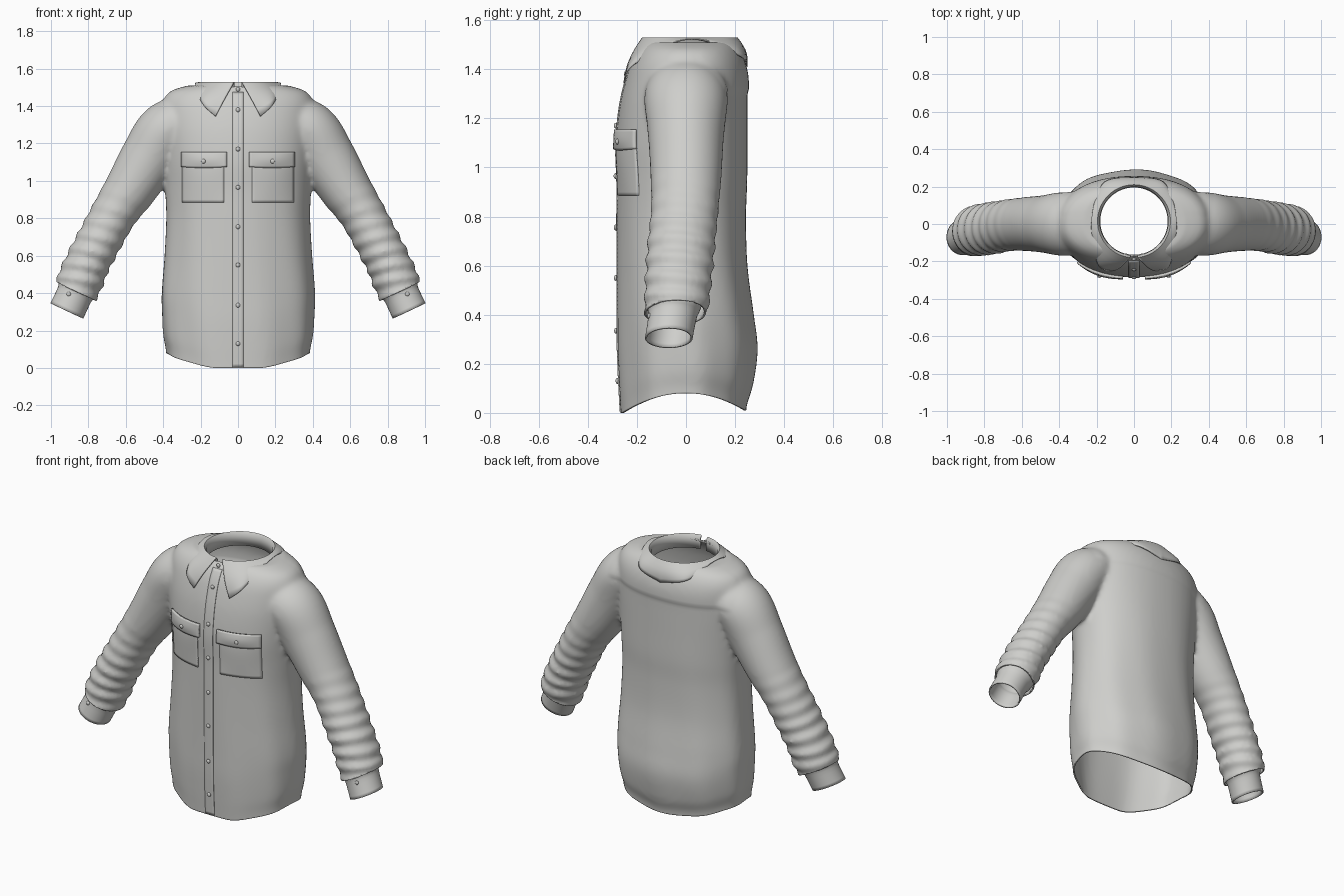
import bpy, bmesh
from math import sin, cos, pi, radians, hypot
from mathutils import Vector
from mathutils.bvhtree import BVHTree

if "Cube" in bpy.data.objects:
    bpy.data.objects.remove(bpy.data.objects["Cube"])

cloth = bpy.data.materials.new("light grey cloth")
cloth.use_nodes = True
GREY = (0.62, 0.62, 0.60, 1)
cloth.diffuse_color = GREY
cloth.node_tree.nodes["Principled BSDF"].inputs["Base Color"].default_value = GREY
parts = []


def add_object(name, bm, thickness=0):
    mesh = bpy.data.meshes.new(name)
    bm.to_mesh(mesh)
    mesh.materials.append(cloth)
    ob = bpy.data.objects.new(name, mesh)
    bpy.context.collection.objects.link(ob)
    if thickness:
        mod = ob.modifiers.new("cloth thickness", 'SOLIDIFY')
        mod.thickness = thickness
        mod.offset = -1
    parts.append(ob)
    return ob


def clamp(v):
    return max(0.0, min(1.0, v))


def spline(keys, n):
    """Smooth curve through tuples of values."""
    out = []
    for i in range(len(keys) - 1):
        a, b, c, d = (keys[max(0, min(len(keys) - 1, i + k))] for k in (-1, 0, 1, 2))
        for j in range(n):
            t = j / n
            out.append(tuple(
                q + 0.5 * t * (r - p + t * (2*p - 5*q + 4*r - s + t * (3*(q - r) + s - p)))
                for p, q, r, s in zip(a, b, c, d)))
    return out + [keys[-1]]


def loft(bm, rings, closed=True, caps=False):
    rows = [[bm.verts.new(p) for p in ring] for ring in rings]
    n = len(rows[0])
    for lo, hi in zip(rows, rows[1:]):
        for i in range(n if closed else n - 1):
            k = (i + 1) % n
            bm.faces.new((lo[i], lo[k], hi[k], hi[i]))
    if caps:
        bm.faces.new(rows[0][::-1])
        bm.faces.new(rows[-1])


def tube_rings(keys, side, n, steps, fold):
    """Rings around a sleeve path: x, y, z, radius across, radius in depth."""
    path = spline(keys, steps)
    rings = []
    for i, (x, y, z, ra, rb) in enumerate(path):
        p, q = path[max(0, i - 1)], path[min(len(path) - 1, i + 1)]
        d = Vector((q[0] - p[0], 0, q[2] - p[2])).normalized()
        ring = []
        for k in range(n):
            a = 2 * pi * k / n
            f = fold * clamp((0.95 - z) / 0.3) * sin(85 * z + 2 * cos(a) + sin(a))
            ca, sa = (ra + f) * cos(a), (rb + f) * sin(a)
            ring.append((side * (x - d.z * ca), y + sa, z + d.x * ca))
        rings.append(ring)
    return rings


# Torso: height, half width, front depth, back depth
torso = [(-.1, .38, .265, .24), (.02, .385, .27, .245), (.12, .40, .275, .272),
         (.26, .407, .28, .29), (.4, .41, .28, .275), (.6, .395, .28, .25),
         (.8, .385, .28, .245), (.95, .39, .28, .25), (1.1, .40, .285, .25),
         (1.25, .41, .27, .25), (1.36, .41, .245, .25), (1.43, .40, .22, .235),
         (1.48, .36, .19, .21), (1.51, .27, .165, .19)]
sleeve = [(.25, 0, 1.32, .14, .16), (.38, 0, 1.27, .155, .17), (.47, 0, 1.13, .155, .155),
          (.57, 0, .965, .14, .145), (.66, -.005, .83, .123, .138),
          (.745, -.02, .675, .12, .138), (.81, -.03, .55, .12, .135),
          (.85, -.037, .45, .122, .132), (.90, -.05, .34, .11, .12)]
cuff = [(.845, -.04, .455, .11, .11), (.862, -.05, .418, .106, .106),
        (.875, -.055, .39, .097, .099), (.915, -.07, .305, .097, .097)]

bm = bmesh.new()
rings = []
for z, hw, yf, yb in spline(torso, 6):
    ring = []
    for k in range(72):
        a = 2 * pi * k / 72
        c, s = cos(a), sin(a)
        drape_fold = 1 + 0.01 * sin(9 * a + 2.5 * z) * clamp(1.2 - z)
        x = hw * abs(c) ** 0.92 * (1 if c > 0 else -1)
        y = (yb if s > 0 else -yf) * abs(s) ** 0.92
        ring.append((x * drape_fold, y * drape_fold, z))
    rings.append(ring)
loft(bm, rings, caps=True)
for side in (1, -1):
    loft(bm, tube_rings(sleeve, side, 40, 10, 0.009), caps=True)
bmesh.ops.recalc_face_normals(bm, faces=bm.faces)

# Fuse torso and sleeves into one garment and soften the joins
rough = add_object("rough_body", bm)
bm.free()
remesh = rough.modifiers.new("fuse", 'REMESH')
remesh.mode = 'VOXEL'
remesh.voxel_size = 0.013
soften = rough.modifiers.new("soften", 'SMOOTH')
soften.factor = 0.5
soften.iterations = 10
bpy.context.view_layer.update()
fused = bpy.data.meshes.new_from_object(
    rough.evaluated_get(bpy.context.evaluated_depsgraph_get()))
parts.remove(rough)
bpy.data.objects.remove(rough)

bm = bmesh.new()
bm.from_mesh(fused)


def cut(faces, point, normal):
    geom = set(faces)
    for f in faces:
        geom.update(f.verts)
        geom.update(f.edges)
    bmesh.ops.bisect_plane(bm, geom=list(geom), plane_co=point, plane_no=normal,
                           clear_outer=True)


# Open the hem, both wrists and the neck
cut(bm.faces[:], (0, 0, 0), (0, 0, -1))
for side in (1, -1):
    lower = [f for f in bm.faces
             if f.calc_center_median().x * side > 0.6 and f.calc_center_median().z < 0.75]
    cut(lower, (side * .868, 0, .41), (side * .43, 0, -.9))
neck = []
for f in bm.faces:
    c = f.calc_center_median()
    if c.z > 1.4 and hypot(c.x, c.y - .015) < 0.18:
        neck.append(f)
bmesh.ops.delete(bm, geom=neck, context='FACES')
for v in bm.verts:
    x, y, z = v.co
    if z > 1.4 and v.is_boundary:
        k = 0.186 / hypot(x, y - .015)
        v.co.x, v.co.y = x * k, .015 + (y - .015) * k
    # curved shirt tails
    if abs(x) < 0.5 and z < 0.4:
        v.co.z += 0.08 * clamp(1 - (y / .26) ** 2) * (1 - z / 0.4)
    # raised back yoke
    if y > 0.05:
        v.co.y += 0.006 * clamp((z - 1.3) / .02) * clamp((.42 - abs(x)) / .04)
bmesh.ops.recalc_face_normals(bm, faces=bm.faces)
surface = BVHTree.FromBMesh(bm)
add_object("shirt_body", bm, 0.008)
bm.free()


def front_y(x, z):
    hit = surface.ray_cast(Vector((x, -1, z)), Vector((0, 1, 0)))[0]
    return hit.y if hit and hit.y < 0 else -0.27


def panel(name, x0, x1, z0, z1, nx, nz, lift, thick, puff=0, dip=0):
    """Cloth patch laid over the chest."""
    rows = []
    for j in range(nz + 1):
        v = j / nz
        row = []
        for i in range(nx + 1):
            u = i / nx
            x = x0 + (x1 - x0) * u
            z = z0 + (z1 - z0) * v - dip * (1 - v) * sin(pi * u)
            row.append((x, front_y(x, z) - lift - puff * sin(pi * u) * sin(pi * v), z))
        rows.append(row)
    b = bmesh.new()
    loft(b, rows, closed=False)
    add_object(name, b, thick)
    b.free()


def button(name, x, y, z):
    b = bmesh.new()
    bmesh.ops.create_uvsphere(b, u_segments=16, v_segments=8, radius=0.012)
    bmesh.ops.scale(b, vec=(1, .6, 1), verts=b.verts)
    bmesh.ops.translate(b, vec=(x, y, z), verts=b.verts)
    add_object(name, b)
    b.free()


# Button placket
panel("placket", -.03, .03, .006, 1.475, 4, 90, 0.004, 0.006)
for i, z in enumerate((1.49, 1.38, 1.17, .965, .755, .55, .335, .13)):
    button(f"front_button_{i + 1}", 0, front_y(0, z) - .007, z)

for side, label in ((1, "left"), (-1, "right")):
    # Chest pocket with buttoned flap
    x0, x1 = sorted((side * .075, side * .30))
    panel(label + "_pocket", x0, x1, .885, 1.12, 16, 16, 0.005, 0.007, 0.005)
    x0, x1 = sorted((side * .06, side * .305))
    panel(label + "_pocket_flap", x0, x1, 1.075, 1.155, 16, 8, 0.014, 0.014, 0.007, 0.006)
    button(label + "_pocket_button", side * .185, front_y(side * .185, 1.105) - .022, 1.105)
    # Cuff
    b = bmesh.new()
    loft(b, tube_rings(cuff, side, 40, 4, 0))
    bmesh.ops.recalc_face_normals(b, faces=b.faces)
    add_object(label + "_cuff", b, 0.008)
    b.free()
    button(label + "_cuff_button", side * .905, -.15, .395)

# Collar: inner stand, fold, and a fall ending in two points at the front
edge = spline([(.12, -.255, 1.345), (.195, -.215, 1.42), (.225, .01, 1.52),
               (.165, .22, 1.455), (0, .25, 1.41)], 12)
half = []
for i, e in enumerate(edge):
    a = radians(6 + 174 * i / (len(edge) - 1))
    out = Vector((sin(a), -cos(a), 0))
    mid = Vector((0, .015, 0))
    fold = mid + out * .195 + Vector((0, 0, 1.53))
    line = [mid + out * .180 + Vector((0, 0, 1.45)),
            mid + out * .183 + Vector((0, 0, 1.515)), fold]
    for t in (.2, .4, .6, .8, 1):
        line.append(fold.lerp(Vector(e), t) + out * .016 * sin(pi * t))
    half.append(line)
mirrored = [[Vector((-p.x, p.y, p.z)) for p in line] for line in half[-2::-1]]
b = bmesh.new()
loft(b, half + mirrored, closed=False)
bmesh.ops.recalc_face_normals(b, faces=b.faces)
add_object("collar", b, 0.006)
b.free()

# Smooth shading with crisp edges
bpy.ops.object.select_all(action='DESELECT')
for ob in parts:
    ob.select_set(True)
bpy.context.view_layer.objects.active = parts[0]
bpy.ops.object.shade_smooth_by_angle(angle=radians(40))
